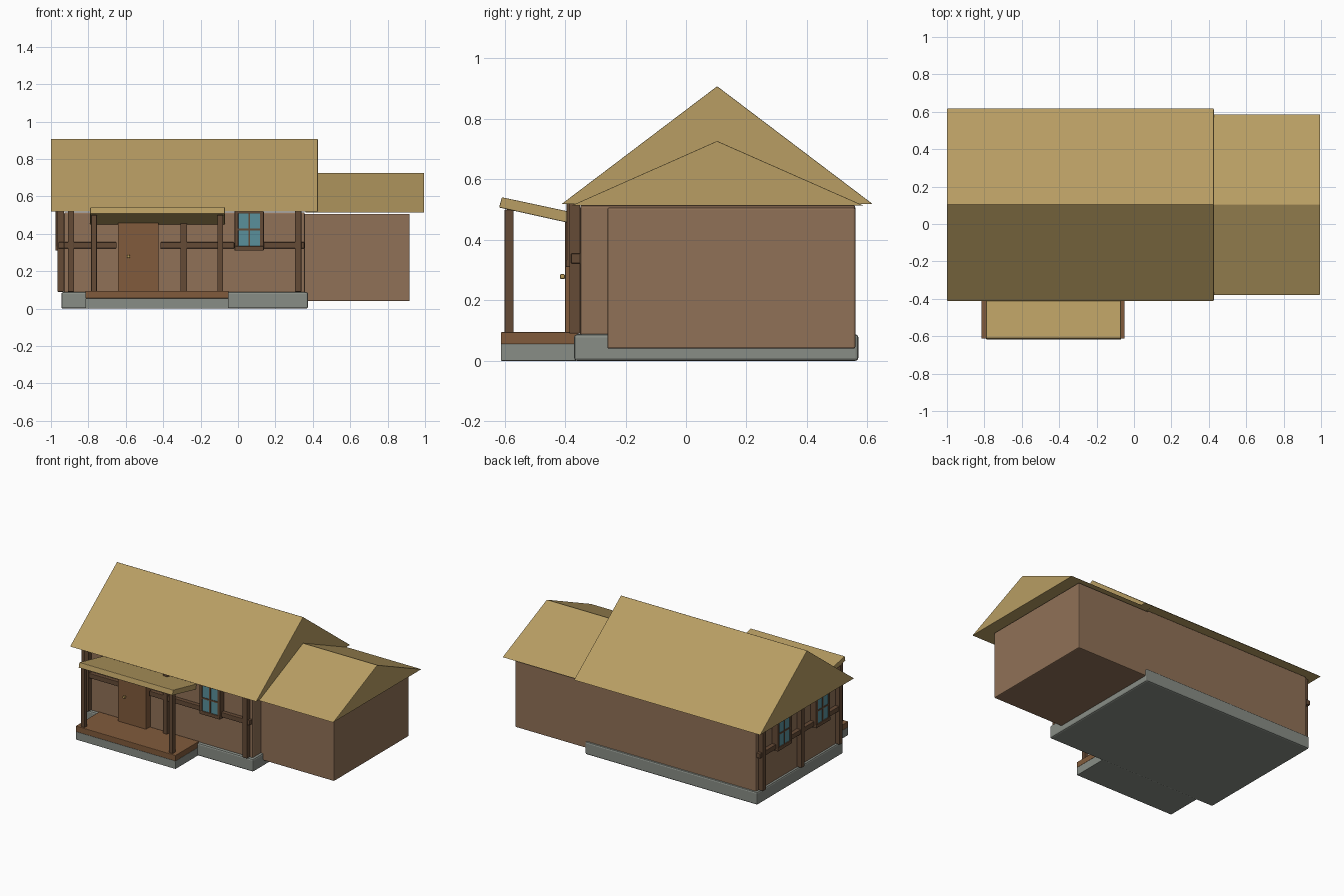
import bpy, bmesh, math
from mathutils import Vector

if "Cube" in bpy.data.objects:
    bpy.data.objects.remove(bpy.data.objects["Cube"])


def material(name, rgb):
    m = bpy.data.materials.new(name)
    m.diffuse_color = (*rgb, 1)
    m.use_nodes = True
    m.node_tree.nodes["Principled BSDF"].inputs["Base Color"].default_value = m.diffuse_color
    return m


THATCH = material("thatch", (0.48, 0.34, 0.125))
PLASTER = material("plaster", (0.28, 0.165, 0.095))
TIMBER = material("timber", (0.13, 0.07, 0.037))
DOOR = material("door_wood", (0.22, 0.105, 0.045))
STONE = material("stone", (0.25, 0.27, 0.24))
GLASS = material("glass", (0.10, 0.28, 0.33))
BRASS = material("brass", (0.5, 0.33, 0.1))


def finish(name, bm, mat, bevel=0):
    bmesh.ops.recalc_face_normals(bm, faces=bm.faces)
    me = bpy.data.meshes.new(name)
    bm.to_mesh(me)
    bm.free()
    ob = bpy.data.objects.new(name, me)
    bpy.context.collection.objects.link(ob)
    me.materials.append(mat)
    if bevel:
        mod = ob.modifiers.new("bevel", 'BEVEL')
        mod.width = bevel
        mod.segments = 2
    return ob


def box(name, x, y, z, mat, bevel=0.003):
    """Box given by its (min, max) on each axis."""
    bm = bmesh.new()
    bmesh.ops.create_cube(bm, size=1)
    for v in bm.verts:
        v.co = Vector([(a + b) / 2 + c * (b - a) for c, (a, b) in zip(v.co, (x, y, z))])
    return finish(name, bm, mat, bevel)


def extrude_x(name, profile, x0, x1, mat, bevel=0.003):
    """Extrude a (y, z) profile along x."""
    bm = bmesh.new()
    f = bm.faces.new([bm.verts.new((x0, y, z)) for y, z in profile])
    ext = bmesh.ops.extrude_face_region(bm, geom=[f])
    bmesh.ops.translate(bm, vec=(x1 - x0, 0, 0),
                        verts=[g for g in ext["geom"] if isinstance(g, bmesh.types.BMVert)])
    return finish(name, bm, mat, bevel)


# wall frames: u runs along the wall, d is the distance out from the wall
def front(name, u, d, z, mat, bevel=0.003):
    return box(name, u, (-0.35 - d[1], -0.35 - d[0]), z, mat, bevel)


def left(name, u, d, z, mat, bevel=0.003):
    return box(name, (-0.93 - d[1], -0.93 - d[0]), u, z, mat, bevel)


def window(side, name, u):
    z0, z1, w = 0.31, 0.52, 0.078
    side(name + "_sill", (u - w, u + w), (0, 0.047), (z0, z0 + 0.024), TIMBER)
    side(name + "_head", (u - w, u + w), (0, 0.045), (z1 - 0.012, z1), TIMBER)
    for s in (-1, 1):
        a, b = sorted((u + s * w, u + s * (w - 0.02)))
        side(name + "_jamb", (a, b), (0, 0.045), (z0, z1), TIMBER)
    side(name + "_glass", (u - 0.06, u + 0.06), (0, 0.04), (z0 + 0.02, z1 - 0.01), GLASS, 0)
    side(name + "_mullion", (u - 0.005, u + 0.005), (0.03, 0.044), (z0 + 0.02, z1 - 0.01), TIMBER, 0)
    side(name + "_crossbar", (u - 0.06, u + 0.06), (0.03, 0.044), (0.418, 0.428), TIMBER, 0)


# stone base and walls
box("foundation", (-0.945, 0.375), (-0.37, 0.57), (0, 0.088), STONE, 0.01)
box("main_walls", (-0.93, 0.357), (-0.35, 0.56), (0.08, 0.515), PLASTER, 0.008)
box("wing_walls", (0.34, 0.918), (-0.26, 0.56), (0.04, 0.507), PLASTER, 0.006)

# gable roofs
extrude_x("main_roof", [(-0.412, 0.518), (0.618, 0.518), (0.103, 0.908)], -1.0, 0.427, THATCH)
extrude_x("wing_roof", [(-0.38, 0.513), (0.588, 0.513), (0.103, 0.727)], 0.36, 0.995, THATCH)

# porch
box("porch_base", (-0.815, -0.05), (-0.612, -0.36), (0, 0.056), STONE)
box("porch_deck", (-0.815, -0.05), (-0.612, -0.355), (0.055, 0.095), DOOR)
for x in (-0.77, -0.095):
    box("porch_post", (x - 0.015, x + 0.015), (-0.6, -0.57), (0.09, 0.46 + 0.04), TIMBER)
extrude_x("porch_roof", [(-0.618, 0.507), (-0.36, 0.45), (-0.352, 0.486), (-0.609, 0.541)],
          -0.79, -0.07, THATCH)

# front wall timbers, door and window
for x in (-0.893, -0.29, 0.322):
    front("front_stud", (x - 0.017, x + 0.017), (0, 0.036), (0.09, 0.52), TIMBER)
for a, b in ((-0.93, -0.65), (-0.415, -0.02), (0.13, 0.355)):
    front("front_rail", (a, b), (0, 0.03), (0.322, 0.355), TIMBER)
front("door", (-0.642, -0.425), (0, 0.05), (0.092, 0.46), DOOR)
front("door_knob", (-0.594, -0.577), (0.05, 0.067), (0.27, 0.287), BRASS, 0.005)
window(front, "front_window", 0.06)

# left wall timbers and windows
for y in (-0.32, 0.1, 0.52):
    left("left_stud", (y - 0.017, y + 0.017), (0, 0.036), (0.09, 0.52), TIMBER)
left("left_rail", (-0.35, 0.56), (0, 0.03), (0.322, 0.355), TIMBER)
for y in (-0.11, 0.31):
    window(left, "left_window", y)
